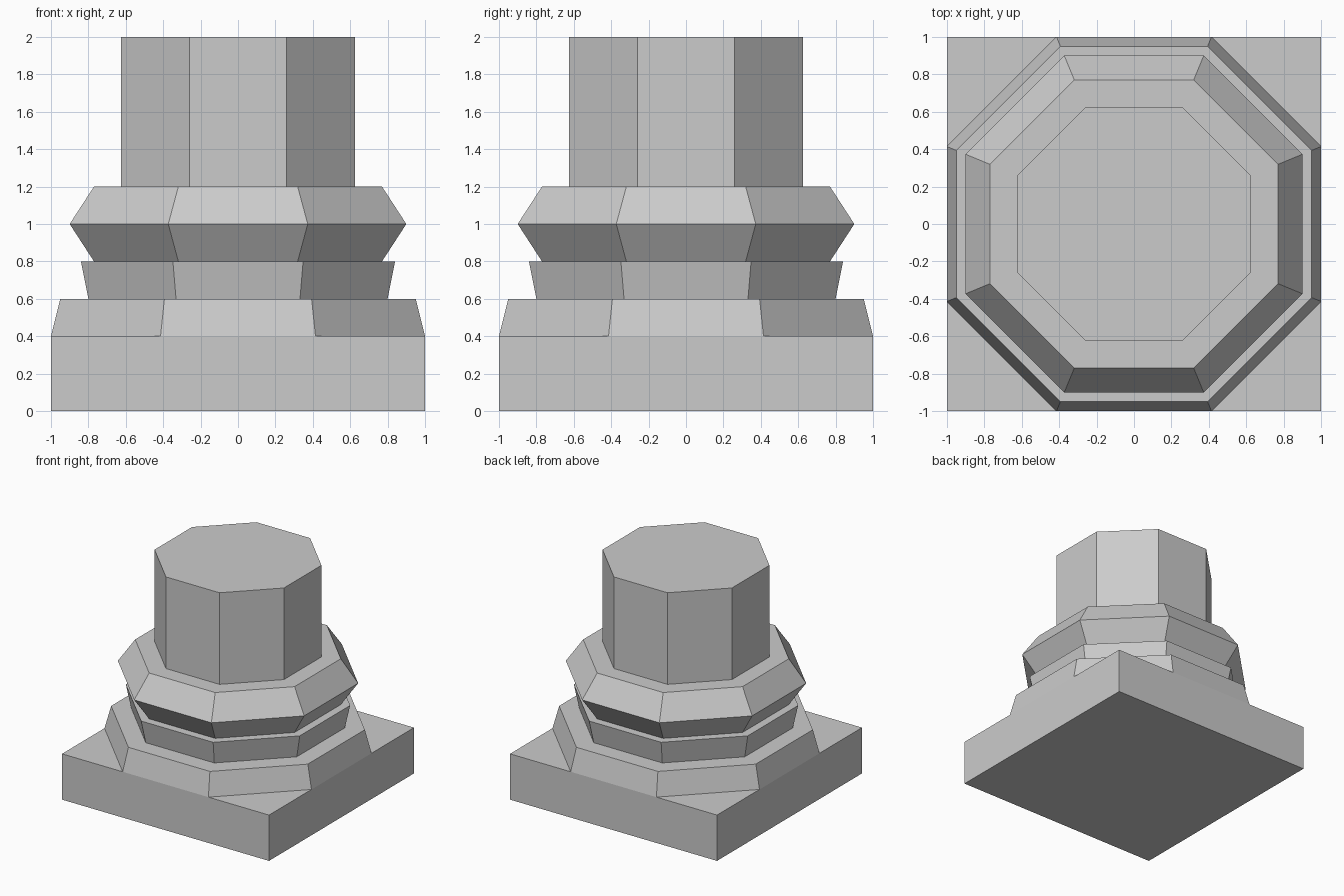
import bpy, bmesh, math

if "Cube" in bpy.data.objects:
    bpy.data.objects.remove(bpy.data.objects["Cube"])


def make_prism(name, sides, rings):
    """Closed solid stacked from (apothem, height) rings, flats facing the axes."""
    bm = bmesh.new()
    loops = []
    for apothem, z in rings:
        r = apothem / math.cos(math.pi / sides)
        angles = [(i + 0.5) * math.tau / sides for i in range(sides)]
        loops.append([bm.verts.new((r * math.cos(a), r * math.sin(a), z)) for a in angles])
    for low, high in zip(loops, loops[1:]):
        for i in range(sides):
            j = (i + 1) % sides
            bm.faces.new((low[i], low[j], high[j], high[i]))
    bm.faces.new(loops[0][::-1])
    bm.faces.new(loops[-1])
    mesh = bpy.data.meshes.new(name)
    bm.to_mesh(mesh)
    bm.free()
    obj = bpy.data.objects.new(name, mesh)
    bpy.context.collection.objects.link(obj)
    return obj


# Square plinth
make_prism("plinth", 4, [(1.0, 0.0), (1.0, 0.4)])
# Octagonal mouldings
make_prism("lower_moulding", 8, [(1.0, 0.4), (0.95, 0.6)])
make_prism("neck", 8, [(0.80, 0.6), (0.84, 0.8)])
make_prism("upper_moulding", 8, [(0.77, 0.8), (0.90, 1.0), (0.77, 1.2)])
# Octagonal shaft
make_prism("shaft", 8, [(0.625, 1.2), (0.625, 2.0)])
